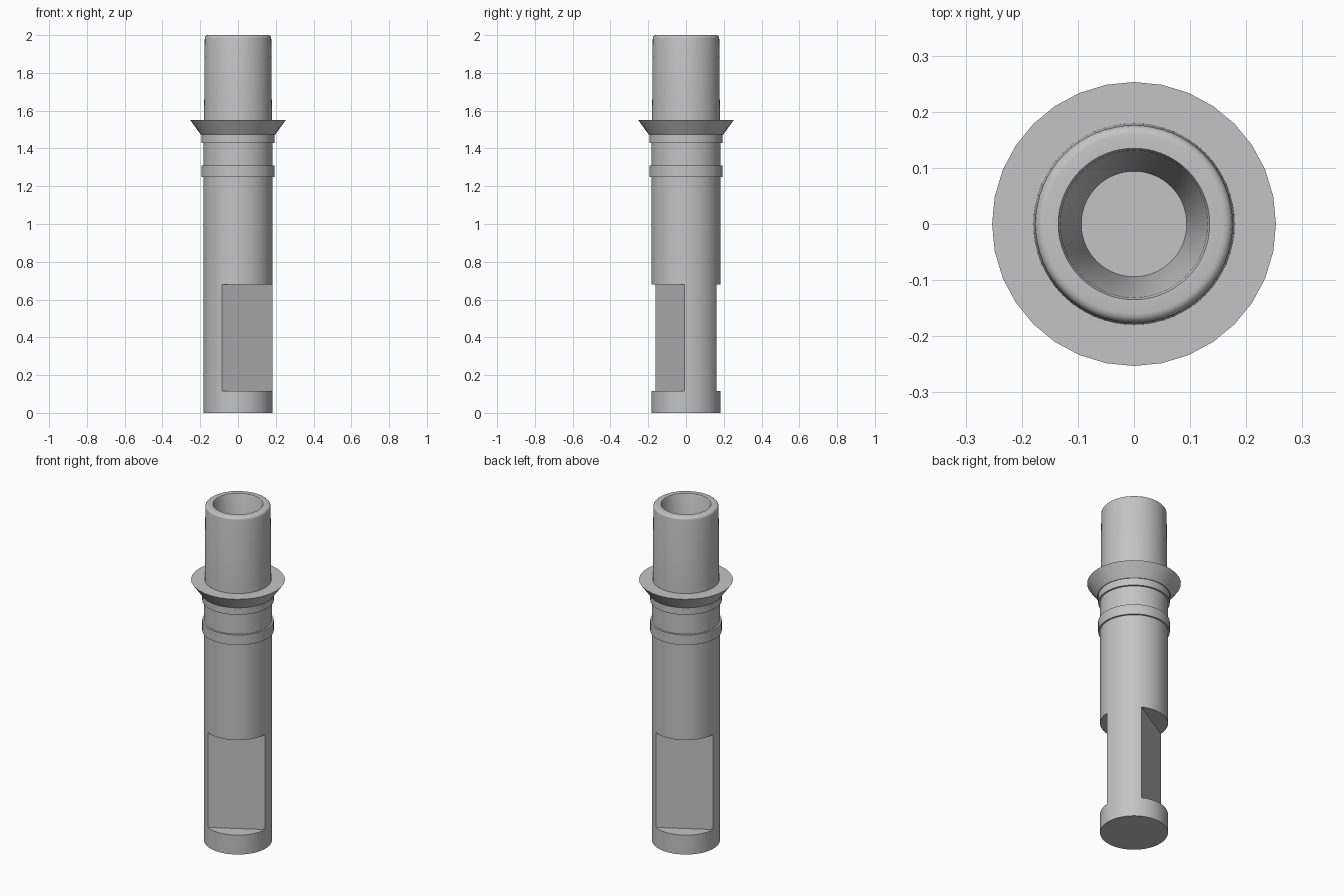
import bpy
import bmesh
from math import cos, sin, tau, radians

cube = bpy.data.objects.get("Cube")
if cube:
    bpy.data.objects.remove(cube, do_unlink=True)

# Single metal colour
metal = bpy.data.materials.new("grey metal")
metal.use_nodes = True
GREY = (0.55, 0.55, 0.55, 1)
metal.diffuse_color = GREY
metal.node_tree.nodes["Principled BSDF"].inputs["Base Color"].default_value = GREY


def finish(name, bm):
    bmesh.ops.recalc_face_normals(bm, faces=bm.faces)
    mesh = bpy.data.meshes.new(name)
    bm.to_mesh(mesh)
    bm.free()
    mesh.materials.append(metal)
    obj = bpy.data.objects.new(name, mesh)
    bpy.context.collection.objects.link(obj)
    return obj


def smooth(obj):
    bpy.ops.object.select_all(action='DESELECT')
    obj.select_set(True)
    bpy.context.view_layer.objects.active = obj
    bpy.ops.object.shade_smooth_by_angle(angle=radians(30))


def lathe(name, profile, sides):
    """Turn (radius, z) points around z and cap both ends."""
    bm = bmesh.new()
    rings = [[bm.verts.new((r * cos(tau * i / sides), r * sin(tau * i / sides), z))
              for i in range(sides)] for r, z in profile]
    for low, high in zip(rings, rings[1:]):
        for i in range(sides):
            j = (i + 1) % sides
            bm.faces.new((low[i], low[j], high[j], high[i]))
    bm.faces.new(rings[0])
    bm.faces.new(rings[-1])
    return finish(name, bm)


# Main shaft with two parallel flats near the foot
shaft = lathe("shaft", [(0.183, 0), (0.183, 1.5)], 96)
FLAT_OFFSET, FLAT_LOW, FLAT_HIGH = 0.098, 0.115, 0.68
for side in (0, 180):
    angle = radians(-60 + side)
    bm = bmesh.new()
    bmesh.ops.create_cube(bm, size=1)
    bmesh.ops.scale(bm, verts=bm.verts, vec=(0.2, 0.6, FLAT_HIGH - FLAT_LOW))
    cutter = finish("flat_cutter", bm)
    reach = FLAT_OFFSET + 0.1
    cutter.location = (reach * cos(angle), reach * sin(angle), (FLAT_LOW + FLAT_HIGH) / 2)
    cutter.rotation_euler.z = angle
    cutter.hide_render = True
    cut = shaft.modifiers.new("flat", 'BOOLEAN')
    cut.operation = 'DIFFERENCE'
    cut.solver = 'EXACT'
    cut.object = cutter
    bpy.context.view_layer.objects.active = shaft
    bpy.ops.object.modifier_apply(modifier=cut.name)
    bpy.data.objects.remove(cutter, do_unlink=True)
smooth(shaft)

# Raised bands
for name, low, high in (("lower_band", 1.25, 1.31), ("upper_band", 1.43, 1.48)):
    smooth(lathe(name, [(0.193, low), (0.193, high)], 64))

# Flared collar
smooth(lathe("collar", [(0.197, 1.473), (0.253, 1.55)], 32))

# Upper sleeve: rounded rim, chamfered mouth and tapered blind bore
FILLET = 0.016
rim = [(0.176 - FILLET + FILLET * cos(tau * k / 16), 2 - FILLET + FILLET * sin(tau * k / 16))
       for k in range(5)]
sleeve = [(0.18, 1.5)] + rim + [(0.135, 2), (0.131, 1.99), (0.094, 1.555)]
smooth(lathe("sleeve", sleeve, 64))
